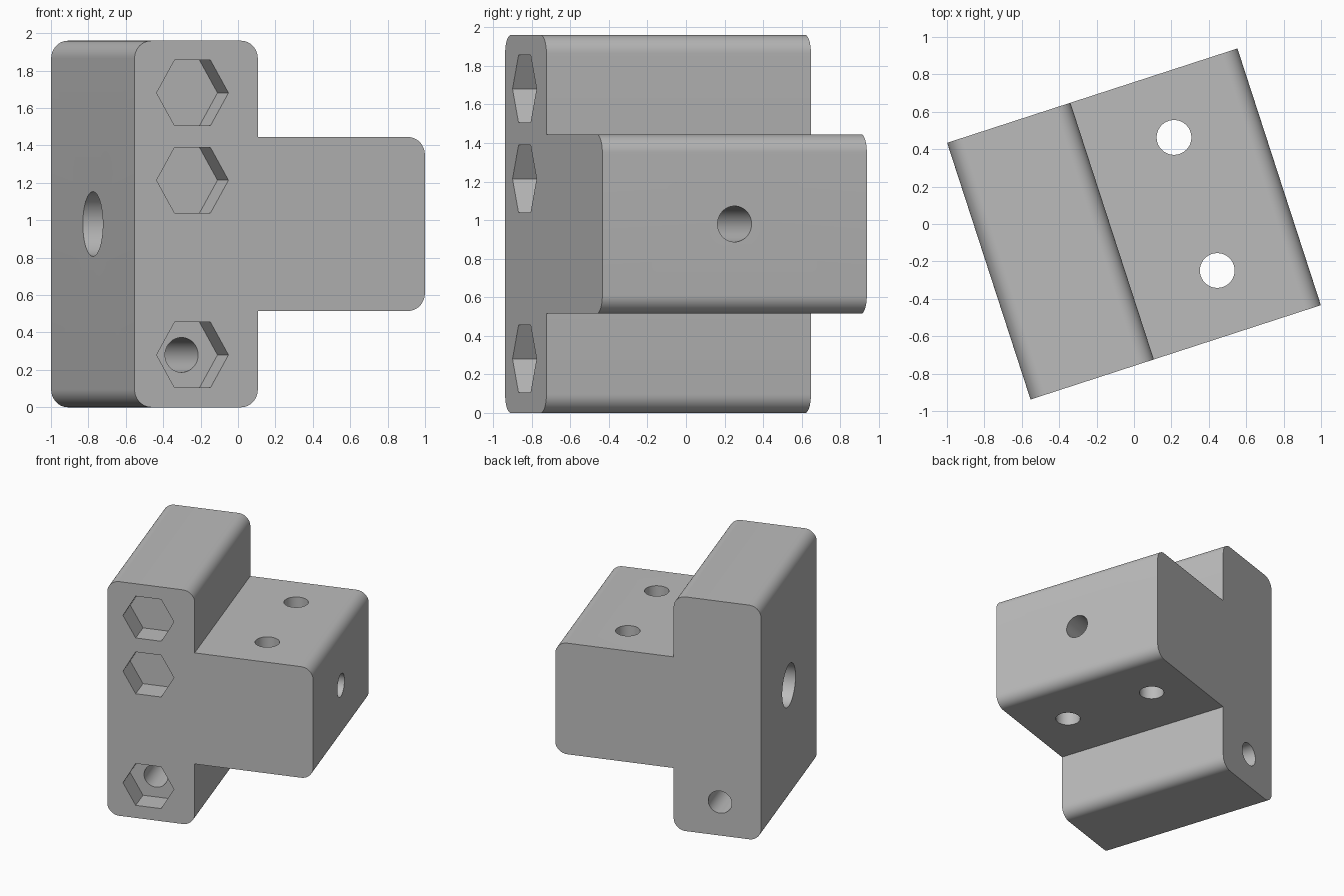
import bpy, bmesh, math
from mathutils import Matrix, Vector

cube = bpy.data.objects.get("Cube")
if cube:
    bpy.data.objects.remove(cube)

WIDTH, DEPTH, HEIGHT, SLAB = 1.632, 1.443, 1.96, 0.693
LOW, HIGH, FILLET = 0.515, 1.445, 0.095
BORE = 0.093
TURN = Matrix.Rotation(math.radians(18), 4, 'Z')
L, R, F = -WIDTH / 2, WIDTH / 2, -DEPTH / 2
S = L + SLAB

grey = bpy.data.materials.new("plain_grey")
grey.use_nodes = True
grey.diffuse_color = (0.5, 0.5, 0.5, 1)
grey.node_tree.nodes["Principled BSDF"].inputs["Base Color"].default_value = (0.5, 0.5, 0.5, 1)


def make_object(name, bm):
    bmesh.ops.recalc_face_normals(bm, faces=bm.faces)
    bm.transform(TURN)
    mesh = bpy.data.meshes.new(name)
    bm.to_mesh(mesh)
    bm.free()
    mesh.materials.append(grey)
    obj = bpy.data.objects.new(name, mesh)
    bpy.context.collection.objects.link(obj)
    return obj


def cutter(name, start, end, radius, sides=48):
    """Prism or cylinder running between two points."""
    start, end = Vector(start), Vector(end)
    axis = end - start
    bm = bmesh.new()
    bmesh.ops.create_cone(bm, cap_ends=True, segments=sides, radius1=radius,
                          radius2=radius, depth=axis.length)
    spin = Matrix.Rotation(math.radians(90), 4, 'Z') if sides == 6 else Matrix()
    bm.transform(Matrix.Translation((start + end) / 2)
                 @ axis.to_track_quat('Z', 'Y').to_matrix().to_4x4() @ spin)
    obj = make_object(name, bm)
    obj.hide_render = True
    return obj


# T-shaped outline: x, z and the start angle of a rounded corner (None = sharp)
outline = [(L, 0, 180), (S, 0, 270), (S, LOW, None), (R, LOW, 270),
           (R, HIGH, 0), (S, HIGH, None), (S, HEIGHT, 0), (L, HEIGHT, 90)]
bm = bmesh.new()
ring = []
for x, z, angle in outline:
    if angle is None:
        ring.append(bm.verts.new((x, F, z)))
        continue
    mid = math.radians(angle + 45)
    cx = x - math.copysign(FILLET, math.cos(mid))
    cz = z - math.copysign(FILLET, math.sin(mid))
    for i in range(13):
        a = math.radians(angle + 90 * i / 12)
        ring.append(bm.verts.new((cx + FILLET * math.cos(a), F, cz + FILLET * math.sin(a))))
face = bm.faces.new(ring)
grown = bmesh.ops.extrude_face_region(bm, geom=[face])["geom"]
bmesh.ops.translate(bm, vec=(0, DEPTH, 0),
                    verts=[v for v in grown if isinstance(v, bmesh.types.BMVert)])
body = make_object("bracket_body", bm)

# Four bolt holes with hexagonal nut pockets at the front
cutters = []
bolt_x = L + 0.326
for i in range(4):
    z = 0.28 + i * 0.467
    cutters.append(cutter("bolt_hole", (bolt_x, F - 0.1, z), (bolt_x, -F + 0.1, z), BORE))
    cutters.append(cutter("nut_pocket", (bolt_x, F - 0.1, z), (bolt_x, F + 0.19, z), 0.202, 6))

# Two vertical holes through the arm
for y in (-0.374, 0.374):
    x = (S + R) / 2
    cutters.append(cutter("arm_hole", (x, y, LOW - 0.1), (x, y, HIGH + 0.1), BORE))

# Sideways hole with a wide counterbore on the slab
mid_z = HEIGHT / 2
cutters.append(cutter("cross_hole", (L - 0.1, 0, mid_z), (R + 0.1, 0, mid_z), BORE))
cutters.append(cutter("counterbore", (L - 0.1, 0, mid_z), (L + 0.19, 0, mid_z), 0.173))

for tool in cutters:
    mod = body.modifiers.new(tool.name, 'BOOLEAN')
    mod.operation = 'DIFFERENCE'
    mod.solver = 'EXACT'
    mod.object = tool

# Apply the cuts, remove the cutters and shade
bpy.context.view_layer.update()
cut = bpy.data.meshes.new_from_object(body.evaluated_get(bpy.context.evaluated_depsgraph_get()))
body.modifiers.clear()
body.data = cut
for tool in cutters:
    bpy.data.objects.remove(tool)
bpy.ops.object.select_all(action='DESELECT')
body.select_set(True)
bpy.context.view_layer.objects.active = body
bpy.ops.object.shade_smooth_by_angle(angle=math.radians(30))
